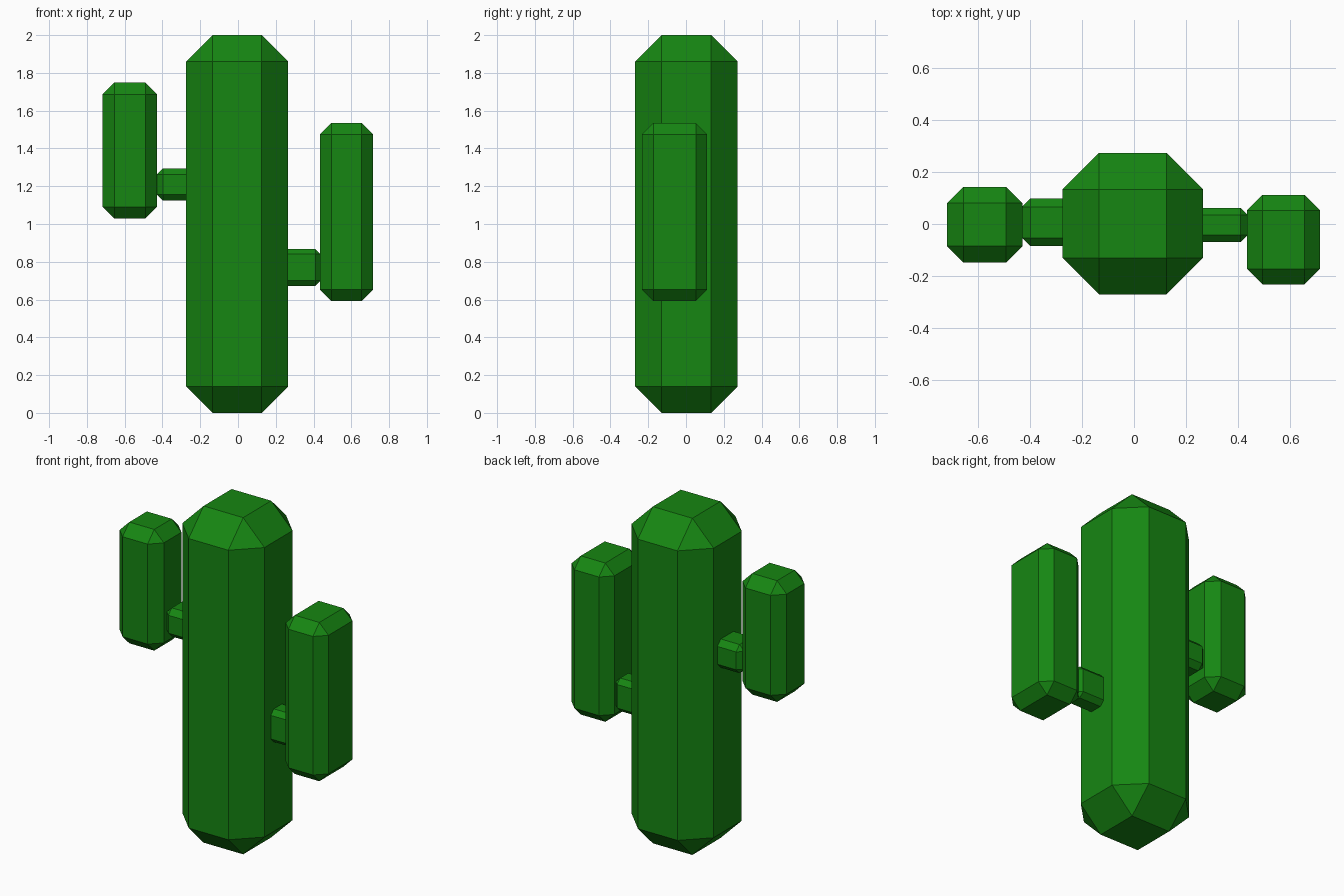
import bpy, bmesh
from mathutils import Vector

if "Cube" in bpy.data.objects:
    bpy.data.objects.remove(bpy.data.objects["Cube"])

green = bpy.data.materials.new("cactus_green")
green.diffuse_color = (0.008, 0.24, 0.006, 1)
green.use_nodes = True
green.node_tree.nodes["Principled BSDF"].inputs["Base Color"].default_value = green.diffuse_color


def chamfered_box(name, lo, hi, chamfer):
    """Box between two corners with every edge cut once."""
    lo, hi = Vector(lo), Vector(hi)
    bm = bmesh.new()
    bmesh.ops.create_cube(bm, size=1)
    for v in bm.verts:
        v.co = (lo + hi) / 2 + v.co * (hi - lo)
    bmesh.ops.bevel(bm, geom=bm.edges[:], offset=chamfer, offset_type='OFFSET',
                    segments=1, profile=0.5, affect='EDGES')
    mesh = bpy.data.meshes.new(name)
    bm.to_mesh(mesh)
    bm.free()
    mesh.materials.append(green)
    obj = bpy.data.objects.new(name, mesh)
    bpy.context.collection.objects.link(obj)
    return obj


# Trunk
chamfered_box("trunk", (-0.275, -0.27, 0), (0.265, 0.273, 2), 0.14)

# Left arm and its branch
chamfered_box("left_arm", (-0.718, -0.148, 1.028), (-0.428, 0.143, 1.748), 0.063)
chamfered_box("left_branch", (-0.43, -0.085, 1.125), (-0.2, 0.098, 1.295), 0.032)

# Right arm and its branch
chamfered_box("right_arm", (0.434, -0.232, 0.592), (0.715, 0.112, 1.535), 0.06)
chamfered_box("right_branch", (0.2, -0.07, 0.672), (0.437, 0.062, 0.868), 0.028)
